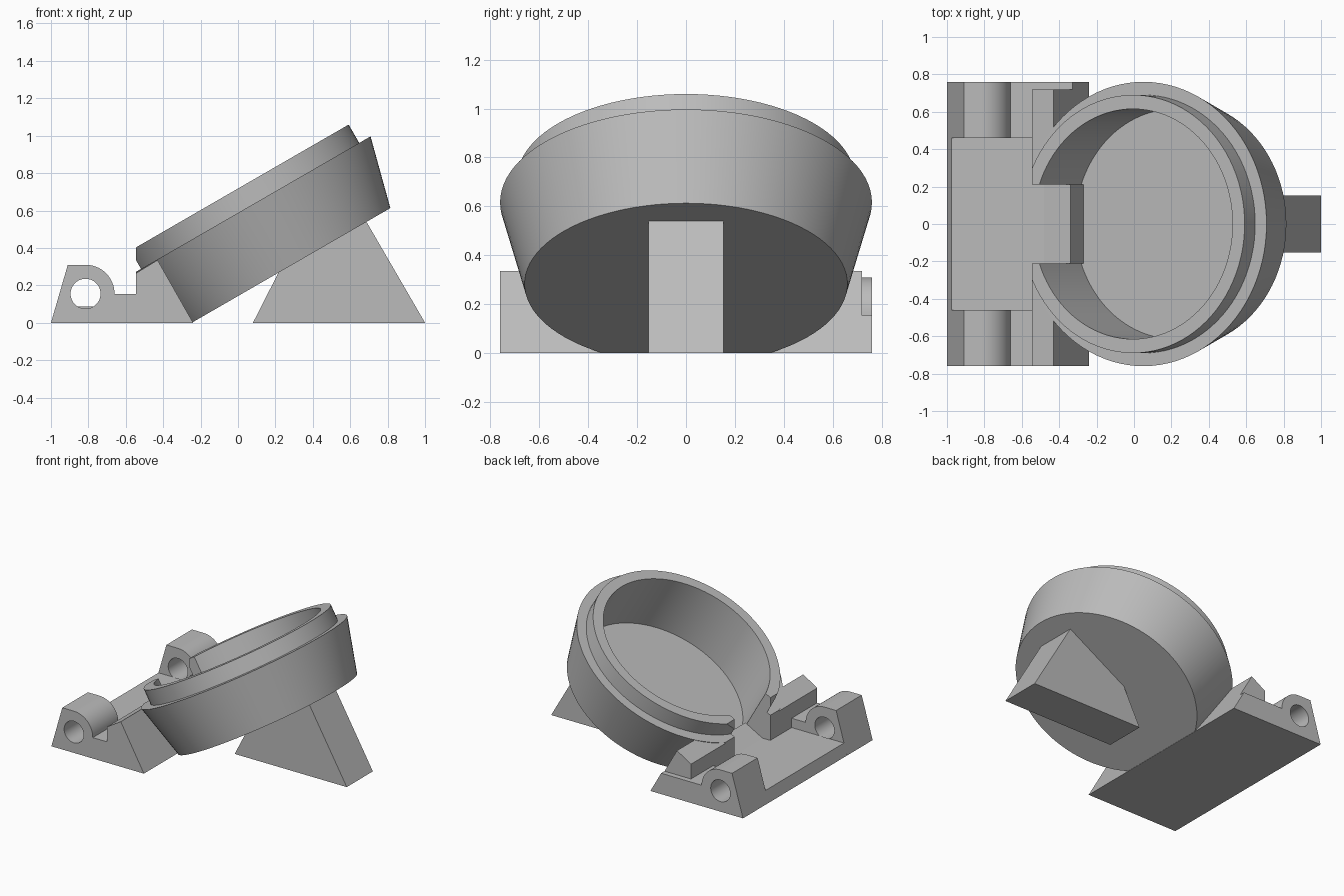
import bpy, bmesh, math
from mathutils import Matrix, Vector

if "Cube" in bpy.data.objects:
    bpy.data.objects.remove(bpy.data.objects["Cube"], do_unlink=True)

grey = bpy.data.materials.new("plain_grey")
grey.use_nodes = True
colour = (0.5, 0.5, 0.5, 1)
grey.diffuse_color = colour
grey.node_tree.nodes["Principled BSDF"].inputs["Base Color"].default_value = colour

TILT = Matrix.Translation((0.243, 0, 0.283)) @ Matrix.Rotation(math.radians(-30), 4, 'Y')


def finish(bm, name):
    bmesh.ops.recalc_face_normals(bm, faces=bm.faces)
    mesh = bpy.data.meshes.new(name)
    bm.to_mesh(mesh)
    bm.free()
    obj = bpy.data.objects.new(name, mesh)
    mesh.materials.append(grey)
    bpy.context.collection.objects.link(obj)
    return obj


def prism(name, outline, y0, y1):
    """Extrude an x-z outline from y0 to y1."""
    bm = bmesh.new()
    face = bm.faces.new([bm.verts.new((x, y0, z)) for x, z in outline])
    out = bmesh.ops.extrude_face_region(bm, geom=[face])
    moved = [g for g in out["geom"] if isinstance(g, bmesh.types.BMVert)]
    bmesh.ops.translate(bm, verts=moved, vec=(0, y1 - y0, 0))
    return finish(bm, name)


def box(name, x0, x1, y0, y1, z0, z1):
    return prism(name, [(x0, z0), (x1, z0), (x1, z1), (x0, z1)], y0, y1)


def lathe(name, profile, matrix):
    """Spin a radius-height profile around its own axis, then place it."""
    bm = bmesh.new()
    verts = [bm.verts.new((r, 0, h)) for r, h in profile]
    edges = [bm.edges.new(pair) for pair in zip(verts, verts[1:])]
    bmesh.ops.spin(bm, geom=verts + edges, cent=(0, 0, 0), axis=(0, 0, 1),
                   angle=math.tau, steps=96)
    bmesh.ops.remove_doubles(bm, verts=bm.verts, dist=0.0005)
    bm.transform(matrix)
    return finish(bm, name)


def cut(obj, *cutters):
    bpy.context.view_layer.objects.active = obj
    for cutter in cutters:
        mod = obj.modifiers.new("cut", 'BOOLEAN')
        mod.operation, mod.solver, mod.object = 'DIFFERENCE', 'EXACT', cutter
        bpy.ops.object.modifier_apply(modifier=mod.name)


# Tilted cup with a stepped lip
cup = lathe("tilted_cup", [(0, 0), (0.66, 0), (0.76, 0.385), (0.69, 0.385), (0.69, 0.498),
                           (0.615, 0.498), (0.615, 0.05), (0, 0.05)], TILT)

# Hinge block: middle section and two ends with rounded lugs
wall = [(-0.545, 0.265), (-0.43, 0.335), (-0.24, 0)]
middle = prism("hinge_middle", [(-1, 0), (-0.975, 0.086), (-0.545, 0.086)] + wall, -0.46, 0.46)
PIN = Vector((-0.815, 0.155))
lug = [(-1, 0), (-0.91, 0.31)]
for i in range(17):
    a = math.radians(90 - 90 * i / 16)
    lug.append((PIN.x + 0.155 * math.cos(a), PIN.y + 0.155 * math.sin(a)))
lug += [(-0.545, 0.155)] + wall
right_end = prism("hinge_end_right", lug, -0.76, -0.46)
left_end = prism("hinge_end_left", lug, 0.46, 0.76)

# Cutters
ground = box("ground_cutter", -2, 2, -2, 2, -1, 0)
back = box("back_cutter", -2, -0.545, -2, 2, -1, 2)
cavity = lathe("cavity_cutter", [(0, 0.03), (0.635, 0.03), (0.635, 1), (0, 1)], TILT)
gap = prism("gap_cutter", [(-0.9, 0.086), (-0.48, 0.086), (-0.34, 0.163), (-0.3, 0.3),
                           (-0.3, 0.8), (-0.9, 0.8)], -0.21, 0.21)
notch = box("notch_cutter", -0.6, -0.3, 0.72, 0.9, 0.155, 0.5)
pin = lathe("pin_cutter", [(0, -1), (0.08, -1), (0.08, 1), (0, 1)],
            Matrix.Translation((PIN.x, 0, PIN.y)) @ Matrix.Rotation(math.pi / 2, 4, 'X'))

cut(cup, ground, back, gap)
cut(middle, cavity, gap)
cut(right_end, pin, cavity)
cut(left_end, pin, cavity, notch)
for helper in (ground, back, cavity, gap, notch, pin):
    bpy.data.objects.remove(helper, do_unlink=True)

# Sloped tab in the gap of the lip
tab = prism("gap_tab", [(-0.54, 0.01), (-0.54, 0.085), (-0.48, 0.086), (-0.34, 0.163),
                        (-0.27, 0.042), (-0.29, 0.01)], -0.21, 0.21)

# Rear support foot
foot = prism("support_foot", [(0.08, 0), (1, 0), (0.678, 0.555), (0.23, 0.295)], -0.153, 0.153)

# Smooth the round surfaces, keep hard edges
bpy.ops.object.select_all(action='DESELECT')
for part in (cup, middle, right_end, left_end, tab, foot):
    part.select_set(True)
bpy.context.view_layer.objects.active = cup
bpy.ops.object.shade_smooth_by_angle(angle=math.radians(25))
